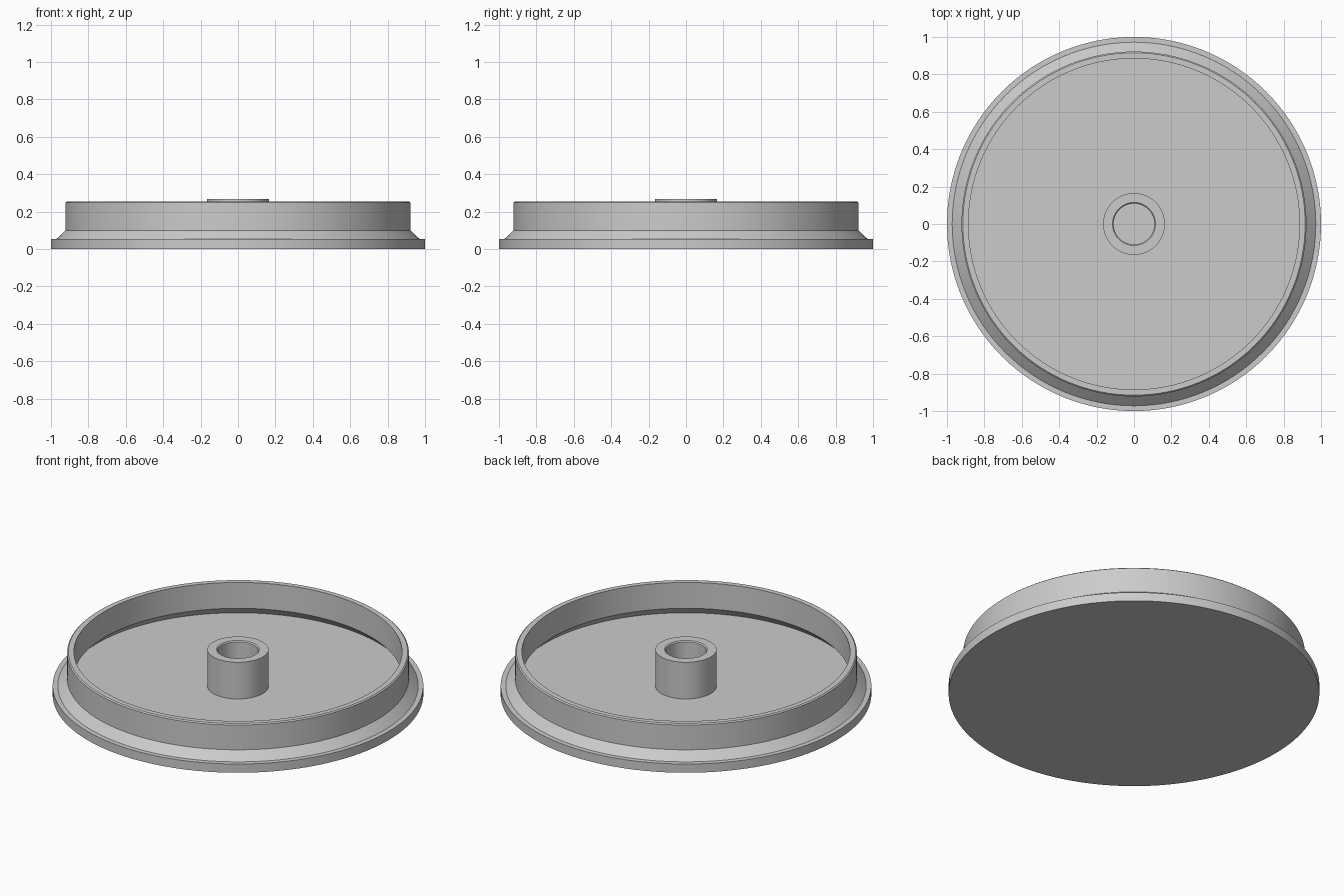
import bpy, bmesh
from math import tau, radians

SEGMENTS = 128

cube = bpy.data.objects.get("Cube")
if cube:
    bpy.data.objects.remove(cube, do_unlink=True)

grey = bpy.data.materials.new("light_grey")
grey.use_nodes = True
grey.diffuse_color = (0.6, 0.6, 0.6, 1)
grey.node_tree.nodes["Principled BSDF"].inputs["Base Color"].default_value = (0.6, 0.6, 0.6, 1)


def lathe(name, profile):
    """Spin a (radius, height) profile around the vertical axis."""
    bm = bmesh.new()
    verts = [bm.verts.new((r, 0, z)) for r, z in profile]
    edges = [bm.edges.new(pair) for pair in zip(verts, verts[1:])]
    bmesh.ops.spin(bm, geom=verts + edges, cent=(0, 0, 0), axis=(0, 0, 1),
                   angle=tau, steps=SEGMENTS, use_duplicate=False)
    bmesh.ops.remove_doubles(bm, verts=bm.verts, dist=0.0001)
    bmesh.ops.recalc_face_normals(bm, faces=bm.faces)
    mesh = bpy.data.meshes.new(name)
    bm.to_mesh(mesh)
    bm.free()
    mesh.materials.append(grey)
    obj = bpy.data.objects.new(name, mesh)
    bpy.context.collection.objects.link(obj)
    bpy.ops.object.select_all(action="DESELECT")
    obj.select_set(True)
    bpy.context.view_layer.objects.active = obj
    bpy.ops.object.shade_smooth_by_angle(angle=radians(25))
    return obj


# One turned solid: flange, flared skirt, hollow rim, floor and bored hub
lathe("flanged_cap", [
    (0, 0), (1, 0), (1, 0.052),                                # base and flange
    (0.972, 0.052), (0.922, 0.10),                             # outer flare
    (0.922, 0.248), (0.915, 0.254), (0.885, 0.254),            # rim
    (0.885, 0.10), (0.935, 0.05),                              # inner undercut
    (0.165, 0.05), (0.165, 0.268),                             # floor and hub
    (0.115, 0.268), (0.109, 0.262), (0.109, 0.05), (0, 0.05),  # hub bore
])
